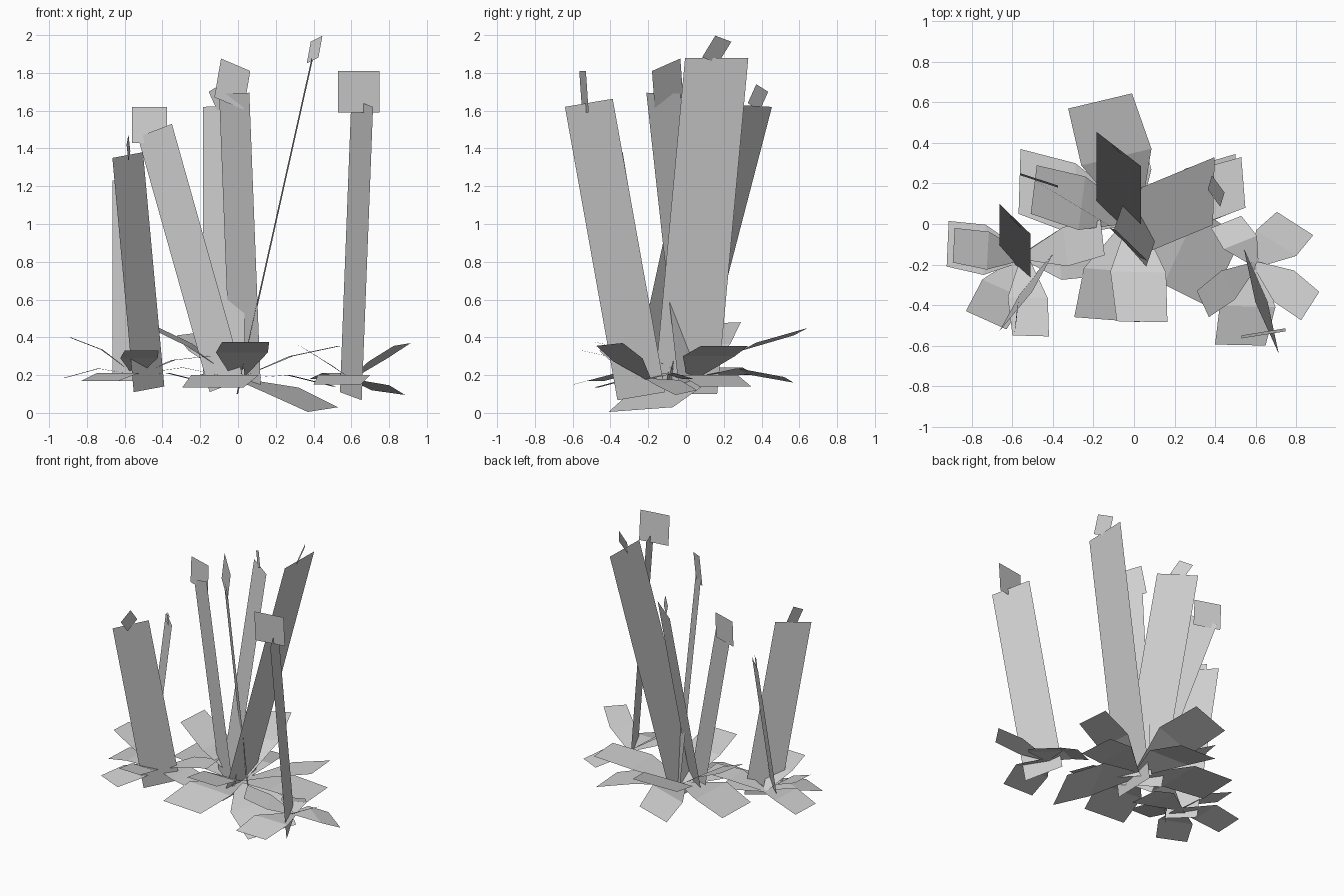
import bpy
from mathutils import Vector

if "Cube" in bpy.data.objects:
    bpy.data.objects.remove(bpy.data.objects["Cube"], do_unlink=True)

# Single plain grey for every card
grey = bpy.data.materials.new("light_grey")
grey.use_nodes = True
grey.diffuse_color = (0.63, 0.63, 0.63, 1)
for node in grey.node_tree.nodes:
    if node.type == "BSDF_PRINCIPLED":
        node.inputs["Base Color"].default_value = grey.diffuse_color


def make_sheet(name, points, faces):
    """Create a flat-shaded sheet object from a few points."""
    mesh = bpy.data.meshes.new(name)
    mesh.from_pydata([tuple(p) for p in points], [], faces)
    mesh.materials.append(grey)
    sheet = bpy.data.objects.new(name, mesh)
    bpy.context.scene.collection.objects.link(sheet)
    return sheet


def card(name, corner, next_corner, opposite_corner):
    """Parallelogram card: three consecutive corners, the fourth is implied."""
    a, b, c = Vector(corner), Vector(next_corner), Vector(opposite_corner)
    return make_sheet(name, [a, b, c, a + c - b], [(0, 1, 2, 3)])


def leaf(name, base, tip_left, tip_right, bend_height):
    """Bent leaf: narrow base, wide middle fold, blunt tip."""
    root, left, right = Vector(base), Vector(tip_left), Vector(tip_right)
    half = (right - left) / 2
    middle = root.lerp((left + right) / 2, 0.52)
    middle.z = bend_height
    points = [root - half * 0.2, root + half * 0.2,
              middle + half * 1.1, middle - half * 1.1,
              right, left]
    return make_sheet(name, points, [(0, 1, 2, 3), (3, 2, 4, 5)])


# Tall stems: top corner, other top corner, bottom corner below it
card("left_front_stem", (-.665, -.53, 1.35), (-.503, -.335, 1.38), (-.39, -.13, .14))
card("left_back_stem", (-.665, .1, 1.23), (-.51, -.05, 1.23), (-.51, -.28, .17))
card("leaning_stem", (-.53, .24, 1.46), (-.35, .13, 1.53), (.03, -.1, .18))
card("middle_stem", (-.1, -.03, 1.69), (.06, -.21, 1.695), (.12, -.04, .15))
card("back_stem", (-.185, .455, 1.62), (.035, .285, 1.63), (.035, -.1, .15))
card("tallest_stem", (.39, -.005, 1.88), (.398, .33, 1.88), (0, .165, .1))
card("right_stem", (.715, -.641, 1.62), (.6, -.388, 1.663), (.54, -.11, .11))

# Small flower heads on the stem tops
card("left_front_head", (-.59, -.54, 1.42), (-.58, -.44, 1.475), (-.57, -.375, 1.385))
card("left_back_head", (-.61, .04, 1.27), (-.56, -.01, 1.27), (-.56, -.02, 1.2))
card("leaning_head", (-.56, .25, 1.62), (-.375, .19, 1.62), (-.375, .18, 1.43))
card("middle_head", (-.09, -.03, 1.876), (.065, -.18, 1.81), (.03, -.165, 1.605))
card("back_head", (-.09, .372, 1.74), (-.155, .435, 1.7), (-.11, .39, 1.6))
card("tallest_head", (.447, .155, 1.997), (.385, .24, 1.965), (.364, .17, 1.85))
card("right_head", (.53, -.565, 1.81), (.748, -.53, 1.81), (.748, -.515, 1.59))

# Middle leaf rosette
heart = (0, .03, .18)
leaf("middle_leaf_back_high", heart, (-.325, .57, .41), (-.01, .645, .45), .35)
leaf("middle_leaf_back_low", heart, (-.24, .57, .16), (.02, .52, .19), .22)
leaf("middle_leaf_right_high", heart, (.53, .33, .355), (.55, .08, .355), .3)
leaf("middle_leaf_right_low", heart, (.5, .345, .14), (.52, .07, .14), .2)
leaf("middle_leaf_drooping", heart, (.53, -.07, .03), (.37, -.41, .005), .12)
leaf("middle_leaf_front_low", heart, (.03, -.485, .135), (-.295, -.46, .135), .2)
leaf("middle_leaf_front_high", heart, (.165, -.485, .375), (-.085, -.48, .375), .32)
leaf("middle_leaf_left_low", heart, (-.57, .05, .2), (-.56, .37, .2), .24)
leaf("middle_leaf_left_high", heart, (-.51, .05, .47), (-.48, .29, .48), .36)

# Left leaf rosette
heart = (-.54, -.16, .2)
leaf("left_leaf_outer_high", heart, (-.895, -.19, .4), (-.885, -.02, .4), .335)
leaf("left_leaf_outer_low", heart, (-.925, -.21, .185), (-.915, .015, .185), .235)
leaf("left_leaf_diagonal", heart, (-.63, -.52, .17), (-.83, -.43, .17), .21)
leaf("left_leaf_front", heart, (-.42, -.555, .33), (-.6, -.55, .33), .29)
leaf("left_leaf_inner_high", heart, (-.165, .02, .3), (-.145, -.155, .3), .28)
leaf("left_leaf_inner_low", heart, (-.22, -.04, .17), (-.2, -.26, .17), .21)

# Right leaf rosette
heart = (.6, -.2, .18)
leaf("right_leaf_back", heart, (.705, .06, .12), (.885, -.055, .095), .16)
leaf("right_leaf_outer", heart, (.915, -.335, .37), (.825, -.475, .355), .28)
leaf("right_leaf_front", heart, (.65, -.6, .15), (.4, -.595, .15), .2)
leaf("right_leaf_inner", heart, (.37, -.46, .33), (.31, -.33, .365), .27)
leaf("right_leaf_back_low", heart, (.38, -.02, .18), (.53, .04, .18), .21)
